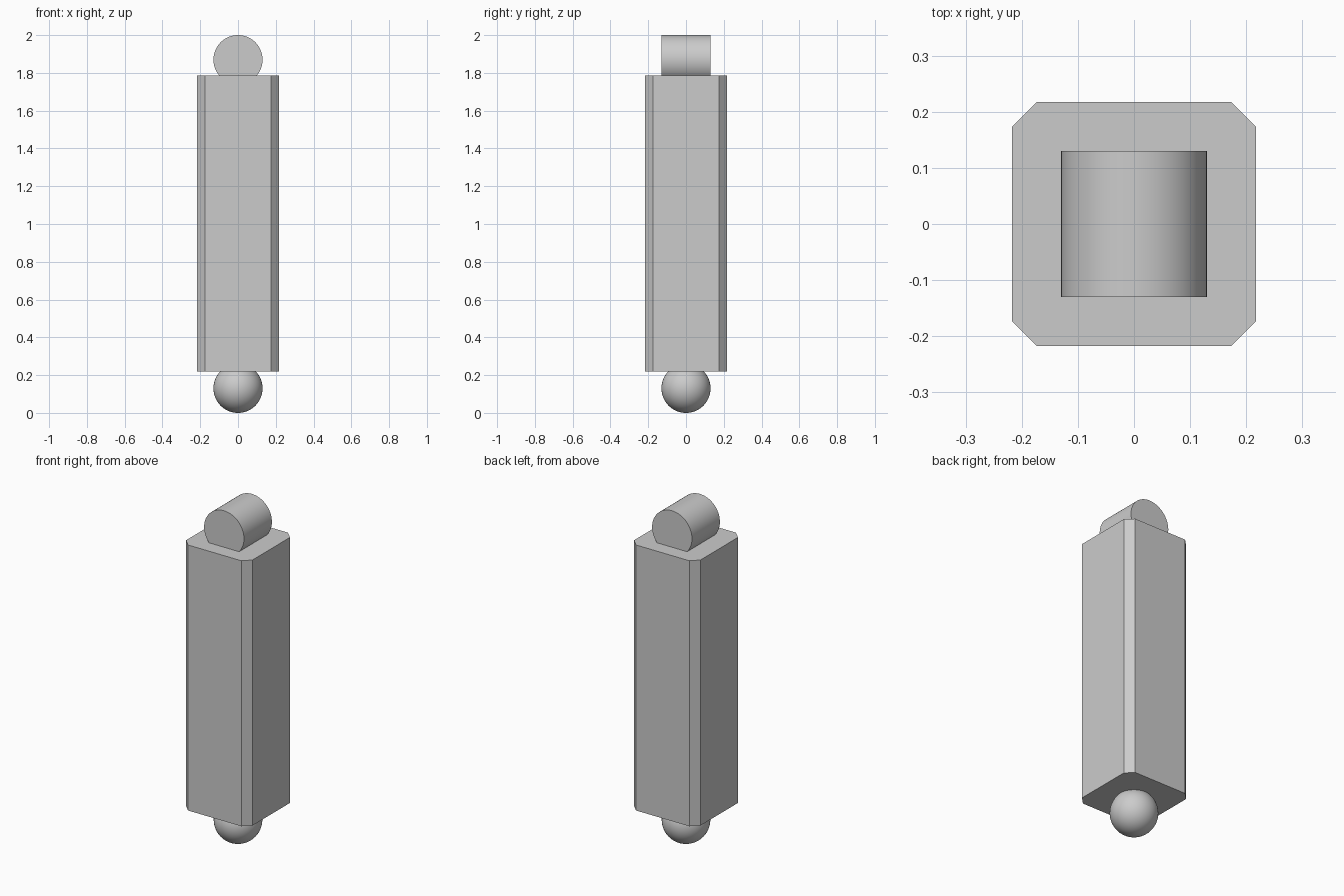
import bpy
from math import pi, radians

cube = bpy.data.objects.get("Cube")
if cube:
    bpy.data.objects.remove(cube, do_unlink=True)

R = 0.13               # radius of both end fittings
HALF = 0.217           # half width of the body
BOTTOM, TOP = 0.22, 1.785

grey = bpy.data.materials.new("light_grey")
grey.use_nodes = True
grey.diffuse_color = (0.6, 0.6, 0.6, 1)
grey.node_tree.nodes["Principled BSDF"].inputs["Base Color"].default_value = (0.6, 0.6, 0.6, 1)


def finish(name, smooth=False):
    """Name the active part, colour it and set its shading."""
    ob = bpy.context.object
    ob.name = ob.data.name = name
    ob.data.materials.append(grey)
    if smooth:
        bpy.ops.object.shade_smooth_by_angle(angle=radians(30))
    return ob


# Body: square post with chamfered upright edges
c = HALF - 0.043
outline = [(c, -HALF), (HALF, -c), (HALF, c), (c, HALF),
           (-c, HALF), (-HALF, c), (-HALF, -c), (-c, -HALF)]
n = len(outline)
verts = [(x, y, z) for z in (BOTTOM, TOP) for x, y in outline]
faces = [tuple(reversed(range(n))), tuple(range(n, 2 * n))]
faces += [(i, (i + 1) % n, n + (i + 1) % n, n + i) for i in range(n)]
mesh = bpy.data.meshes.new("body")
mesh.from_pydata(verts, [], faces)
body = bpy.data.objects.new("body", mesh)
bpy.context.collection.objects.link(body)
bpy.context.view_layer.objects.active = body
finish("body")

# Hinge barrel lying front to back on the top
bpy.ops.mesh.primitive_cylinder_add(vertices=64, radius=R, depth=2 * R,
                                    location=(0, 0, 2 - R), rotation=(pi / 2, 0, 0))
finish("hinge_barrel", smooth=True)

# Ball joint under the body
bpy.ops.mesh.primitive_uv_sphere_add(segments=64, ring_count=32, radius=R, location=(0, 0, R))
finish("ball_joint", smooth=True)
